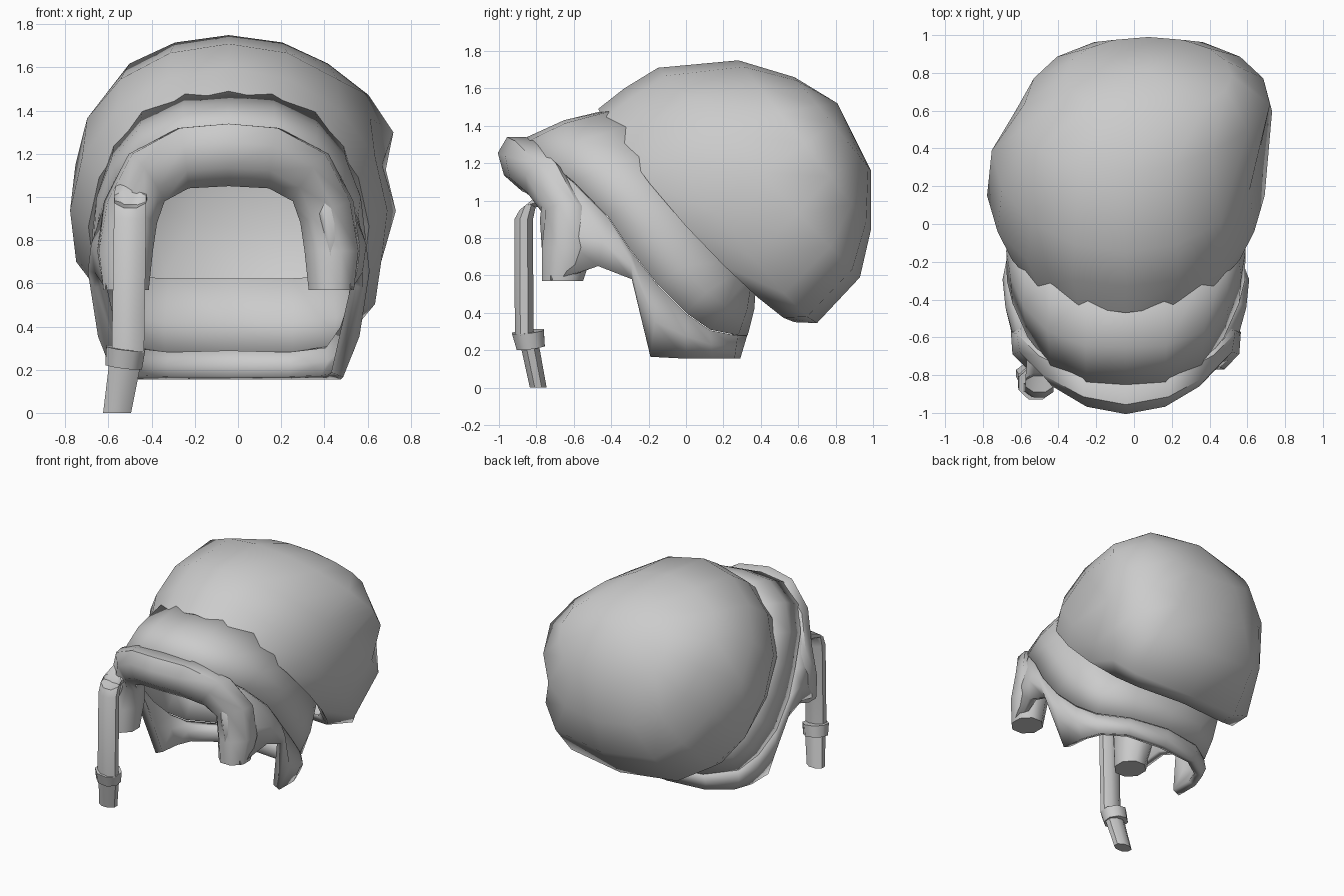
import bpy, bmesh, math
from mathutils import Vector

if "Cube" in bpy.data.objects:
    bpy.data.objects.remove(bpy.data.objects["Cube"])

CX = -0.043  # head centre line

grey = bpy.data.materials.new("soft_grey")
grey.use_nodes = True
grey.diffuse_color = (0.6, 0.6, 0.6, 1)
grey.node_tree.nodes["Principled BSDF"].inputs["Base Color"].default_value = (0.6, 0.6, 0.6, 1)


def loft(name, rings, closed=True, caps=False, thickness=0, angle=50):
    """Skin a list of point rings; coincident points are merged."""
    bm = bmesh.new()
    rows = [[bm.verts.new(p) for p in ring] for ring in rings]
    n = len(rows[0])
    for a, b in zip(rows, rows[1:]):
        for i in range(n if closed else n - 1):
            j = (i + 1) % n
            bm.faces.new((a[i], a[j], b[j], b[i]))
    if caps:
        bm.faces.new(rows[0])
        bm.faces.new(rows[-1])
    bmesh.ops.remove_doubles(bm, verts=bm.verts, dist=0.001)
    bmesh.ops.recalc_face_normals(bm, faces=bm.faces)
    # open shells must face away from the middle
    mid = sum((v.co for v in bm.verts), Vector()) / len(bm.verts)
    facing = sum(f.normal.dot(f.calc_center_median() - mid) * f.calc_area() for f in bm.faces)
    if not caps and facing < 0:
        bmesh.ops.reverse_faces(bm, faces=bm.faces)
    mesh = bpy.data.meshes.new(name)
    bm.to_mesh(mesh)
    bm.free()
    mesh.materials.append(grey)
    ob = bpy.data.objects.new(name, mesh)
    bpy.context.collection.objects.link(ob)
    bpy.ops.object.select_all(action='DESELECT')
    bpy.context.view_layer.objects.active = ob
    ob.select_set(True)
    bpy.ops.object.shade_smooth_by_angle(angle=math.radians(angle))
    if thickness:
        mod = ob.modifiers.new("thickness", 'SOLIDIFY')
        mod.thickness = thickness
        mod.offset = -1
    return ob


def both_sides(half, front_centre=True):
    """Left half, front to back, plus its mirror image."""
    start = 1 if front_centre else 0
    other = [(-x, y, z) for x, y, z in half[start:-1]]
    return [Vector((x + CX, y, z)) for x, y, z in half + other[::-1]]


def tube(name, sections, sides=8):
    """Sections are (centre, half width vector, half depth vector)."""
    rings = []
    for c, w, d in sections:
        ring = []
        for k in range(sides):
            t = math.tau * (k + 0.5) / sides
            ring.append(Vector(c) + 1.08 * (math.cos(t) * Vector(w) + math.sin(t) * Vector(d)))
        rings.append(ring)
    return loft(name, rings, caps=True)


# Headband: from the front hairline down to the nape
hairline = [(0, -.85, 1.34), (.21, -.84, 1.32), (.40, -.75, 1.23), (.52, -.6, 1.1),
            (.6, -.42, .92), (.63, -.3, .74), (.63, -.15, .55), (.58, 0, .4),
            (.5, .13, .31), (.3, .28, .28), (0, .33, .28)]
under_cap = [(0, -.36, 1.5), (.2, -.36, 1.49), (.4, -.3, 1.4), (.53, -.2, 1.25),
             (.58, -.08, 1.09), (.59, .06, .93), (.58, .16, .79), (.55, .24, .68),
             (.48, .29, .63), (.28, .36, .62), (0, .38, .62)]
low, high = both_sides(hairline), both_sides(under_cap)
pivot = Vector((CX, 0, .9))
middle = [pivot + (a.lerp(b, .45) - pivot) * 1.035 for a, b in zip(low, high)]
loft("headband", [low, middle, high], thickness=0.015)

# Side and back hair hanging below the headband
hem = [(.48, -.76, .58), (.57, -.72, .575), (.62, -.47, .65), (.62, -.29, .58), (.53, -.19, .165),
       (.52, 0, .155), (.47, .14, .155), (.3, .26, .155), (0, .29, .155)]
top = [Vector((CX, 0, 0)) + (p - Vector((CX, 0, 0))) * 0.99 for p in both_sides(hairline[2:], False)]
bottom = both_sides(hem, False)
waist = []
for a, b in zip(top, bottom):
    p = a.lerp(b, .5)
    p.x += (p.x - CX) * .05
    if p.y < -.5:
        p.y -= .03
    waist.append(p)
loft("back_hair", [top, waist, bottom], closed=False, thickness=0.06)

# Fringe arch ending in a lock at each temple
half_arch = [((0, -.865, 1.195), (0, -.04, .145), (0, .125, 0)),
             ((.21, -.835, 1.18), (.02, -.03, .14), (.01, .12, 0)),
             ((.38, -.735, 1.09), (.075, -.01, .11), (.02, .12, 0)),
             ((.455, -.63, .93), (.115, 0, .05), (.02, .12, 0)),
             ((.48, -.63, .75), (.125, 0, 0), (.01, .14, 0)),
             ((.475, -.66, .57), (.105, 0, 0), (0, .11, 0))]


def arch_section(section, side):
    return [(side * x, y, z) for x, y, z in section]


arch = [arch_section(s, -1) for s in half_arch[:0:-1]] + half_arch
tube("fringe", [((c[0] + CX, c[1], c[2]), w, d) for c, w, d in arch])

# Long strand with a bead and a loose tail
wide = (.075, 0, 0)
tube("strand", [((-.49, -.69, 1.04), wide, (0, .02, .06)), ((-.5, -.84, .99), wide, (0, .05, .04)),
                ((-.5, -.868, .9), wide, (0, .05, 0)), ((-.51, -.865, .28), wide, (0, .05, 0))])
tube("strand_bead", [((-.52, -.845, .3), (.09, 0, -.01), (0, .085, .01)),
                     ((-.53, -.83, .215), (.085, 0, -.01), (0, .075, .01))])
tube("strand_tail", [((-.52, -.84, .25), (.075, 0, 0), (0, .05, 0)),
                     ((-.56, -.79, 0), (.065, 0, 0), (0, .045, 0))])

# Slouchy cap: tilted rings by front point, back point, half width, side sag, back squareness
cap_rings = [((-.42, 1.455), (.53, .42), .6, .06, .55), ((-.47, 1.49), (.58, .35), .65, .08, .55),
             ((-.33, 1.6), (.7, .345), .735, .05, .5), ((-.15, 1.71), (.93, .59), .71, 0, .55),
             ((.28, 1.75), (.99, .85), .65, 0, .85), ((.58, 1.66), (.99, 1.16), .44, 0, .9),
             ((.81, 1.52), (.81, 1.52), 0, 0, 1)]


def soften(value, power):
    return math.copysign(abs(value) ** power, value)


rings = []
for front, back, width, sag, square in cap_rings:
    front, back = Vector((CX, *front)), Vector((CX, *back))
    ring = []
    for k in range(16):
        t = math.tau * k / 16
        side = soften(math.sin(t), 1 if math.cos(t) > 0 else square)
        p = (front + back) / 2 + (front - back) / 2 * math.cos(t)
        p += Vector((width * side, -sag * side ** 2 * .7, -sag * side ** 2 * .7))
        p.x += .12 * min(1, max(0, (p.y - .4) / .25))  # slouch to the left at the back
        ring.append(p)
    rings.append(ring)
loft("slouchy_cap", rings, thickness=0.01, angle=60)
